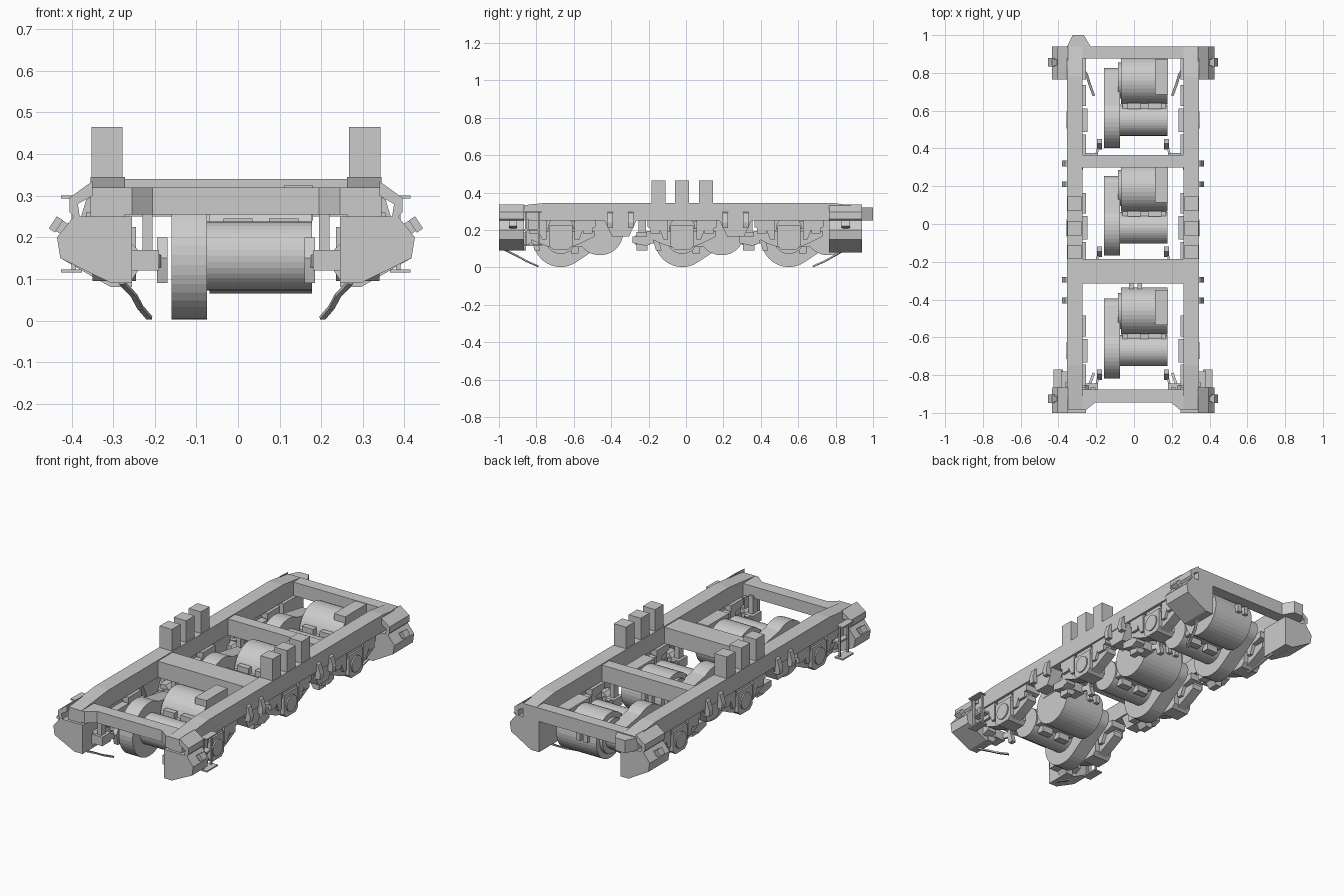
import bpy, bmesh, math
from mathutils import Vector

CX = -0.005            # centre line of the frame
AXLES = (-0.67, -0.02, 0.55)
AZ = 0.15              # axle height


def finish(name, bm):
    bmesh.ops.recalc_face_normals(bm, faces=bm.faces)
    me = bpy.data.meshes.new(name)
    bm.to_mesh(me)
    bm.free()
    ob = bpy.data.objects.new(name, me)
    bpy.context.collection.objects.link(ob)
    return ob


def prism(name, pts, axis, a, b):
    """Extrude a 2D outline along an axis from a to b."""
    def place(p, t):
        u, v = p
        return {'x': (t, u, v), 'y': (u, t, v), 'z': (u, v, t)}[axis]
    bm = bmesh.new()
    lo = [bm.verts.new(place(p, a)) for p in pts]
    hi = [bm.verts.new(place(p, b)) for p in pts]
    n = len(pts)
    bm.faces.new(lo)
    bm.faces.new(hi)
    for i in range(n):
        j = (i + 1) % n
        bm.faces.new((lo[i], lo[j], hi[j], hi[i]))
    return finish(name, bm)


def box(name, x0, x1, y0, y1, z0, z1):
    return prism(name, [(x0, y0), (x1, y0), (x1, y1), (x0, y1)], 'z', z0, z1)


def circle(y, z, r, n=36, a0=0, a1=2 * math.pi):
    return [(y + r * math.cos(a0 + (a1 - a0) * i / n),
             z + r * math.sin(a0 + (a1 - a0) * i / n)) for i in range(n)]


def bar(name, p, q, w, h):
    p, q = Vector(p), Vector(q)
    ob = box(name, -w / 2, w / 2, -h / 2, h / 2, 0, (q - p).length)
    ob.rotation_mode = 'QUATERNION'
    ob.rotation_quaternion = (q - p).to_track_quat('Z', 'Y')
    ob.location = p
    return ob


def pair_box(name, x0, x1, y0, y1, z0, z1):
    for s in (-1, 1):
        box(name, CX + s * x0, CX + s * x1, y0, y1, z0, z1)


def pair_x(name, pts, x0, x1):
    for s in (-1, 1):
        prism(name, pts, 'x', CX + s * x0, CX + s * x1)


def pair_y(name, pts, y0, y1):
    for s in (-1, 1):
        prism(name, [(CX + s * x, z) for x, z in pts], 'y', y0, y1)


def pair_bar(name, p, q, w, h):
    for s in (-1, 1):
        bar(name, (CX + s * p[0], p[1], p[2]), (CX + s * q[0], q[1], q[2]), w, h)


# side beams with tapered ends
pair_x('side_beam', [(-0.985, 0.25), (-0.985, 0.32), (-0.75, 0.345), (0.78, 0.345),
                     (0.94, 0.325), (0.94, 0.25)], 0.267, 0.35)

# cross beams and end beams
box('cross_beam_rear', -0.28, 0.27, 0.30, 0.365, 0.25, 0.34)
box('cross_beam_front', -0.28, 0.27, -0.315, -0.185, 0.25, 0.34)
box('rear_end_beam', -0.28, 0.27, 0.875, 0.94, 0.25, 0.325)
prism('front_end_beam', [(-0.28, -0.875), (0.27, -0.875), (0.27, -0.985), (0.245, -0.985),
                         (0.195, -0.945), (-0.205, -0.945), (-0.255, -0.985),
                         (-0.28, -0.985)], 'z', 0.255, 0.32)
prism('rear_bumper', [(-0.355, 0.94), (-0.325, 1.0), (-0.265, 1.0), (-0.23, 0.94)],
      'z', 0.25, 0.32)

# support posts on the side beams
for y0, y1 in ((-0.185, -0.11), (-0.06, 0.015), (0.07, 0.145)):
    pair_box('support_post', 0.272, 0.347, y0, y1, 0.345, 0.465)

# sand boxes at the four corners, with gussets and filler caps
for y0, y1, zb, hy in ((-1.0, -0.865, 0.09, -0.925), (0.765, 0.94, 0.08, 0.855)):
    pair_y('sand_box', [(0.25, 0.25), (0.39, 0.25), (0.43, 0.20), (0.422, 0.15),
                        (0.30, zb), (0.25, zb)], y0, y1)
    pair_y('sand_box_gusset', [(0.345, 0.335), (0.40, 0.295), (0.40, 0.26), (0.388, 0.248),
                               (0.375, 0.248), (0.38, 0.28), (0.345, 0.30)], y0, y1)
    pair_bar('filler_neck', (0.395, hy, 0.21), (0.432, hy, 0.232), 0.03, 0.03)
    pair_bar('filler_cap', (0.425, hy, 0.226), (0.44, hy, 0.236), 0.045, 0.035)

# steps behind the front sand boxes
pair_box('upper_step', 0.38, 0.42, -0.865, -0.77, 0.293, 0.30)
pair_box('lower_step', 0.37, 0.42, -0.865, -0.77, 0.115, 0.123)
for y in (-0.855, -0.785):
    pair_box('step_hanger', 0.385, 0.395, y - 0.005, y + 0.005, 0.12, 0.297)
pair_box('step_bracket', 0.35, 0.39, -0.865, -0.78, 0.195, 0.205)
pair_box('step_support', 0.345, 0.36, -0.86, -0.84, 0.2, 0.26)

# rail guards hanging from the sand boxes
for path in ([(0.275, -0.965, 0.092), (0.245, -0.90, 0.06), (0.23, -0.85, 0.032), (0.208, -0.79, 0.006)],
             [(0.275, 0.84, 0.09), (0.245, 0.79, 0.06), (0.23, 0.74, 0.032), (0.208, 0.68, 0.006)]):
    for p, q in zip(path, path[1:]):
        pair_bar('rail_guard', p, q, 0.014, 0.008)

for yc in AXLES:
    ym, zm = yc + 0.21, 0.19
    # gear case: hull around the large gear and the pinion
    big, small = 0.148, 0.065
    outline = (circle(yc, AZ, big, 28, math.radians(58), math.radians(315))
               + circle(ym, zm, small, 14, math.radians(-60), math.radians(70)))
    prism('gear_case', outline, 'x', -0.16, -0.075)
    # axle tube and traction motor
    prism('axle_tube', circle(yc, 0.155, 0.083), 'x', -0.075, 0.178)
    prism('motor_body', circle(ym, zm, 0.125), 'x', -0.068, 0.178)
    prism('motor_end_ring', circle(ym, zm, 0.095), 'x', -0.085, -0.06)
    box('motor_axle_web', -0.06, 0.17, yc, ym, 0.11, 0.21)
    box('motor_terminal_box', 0.11, 0.18, ym - 0.075, ym + 0.11, 0.24, 0.325)
    for x in (0.0, 0.11):
        box('motor_cap_lug', x - 0.035, x + 0.035, yc + 0.06, yc + 0.09, 0.19, 0.245)
        box('motor_cap_lug_lower', x - 0.035, x + 0.035, yc + 0.055, yc + 0.095, 0.075, 0.13)
    for x in (-0.015, 0.03):
        box('motor_nose', x - 0.012, x + 0.012, ym + 0.11, ym + 0.145, 0.19, 0.235)

    # axle boxes, wings, spring seats and guides
    pair_x('axle_box', [(yc - 0.062, 0.225), (yc - 0.062, 0.115), (yc - 0.04, 0.095),
                        (yc + 0.04, 0.095), (yc + 0.062, 0.115), (yc + 0.062, 0.225)], 0.24, 0.345)
    pair_x('axle_box_cover', circle(yc, AZ + 0.01, 0.045, 16), 0.34, 0.352)
    pair_x('axle_box_wing', [(yc - 0.19, 0.195), (yc - 0.19, 0.165), (yc - 0.12, 0.13),
                             (yc - 0.05, 0.105), (yc + 0.05, 0.105), (yc + 0.11, 0.13),
                             (yc + 0.18, 0.165), (yc + 0.18, 0.195)], 0.268, 0.325)
    pair_x('axle_box_dome', circle(yc, 0.205, 0.07, 12, 0, math.pi * 12 / 11), 0.28, 0.335)
    for d in (-1, 1):
        pair_x('axle_guide', [(yc + d * 0.075, 0.25), (yc + d * 0.075, 0.15), (yc + d * 0.1, 0.15),
                              (yc + d * 0.12, 0.2), (yc + d * 0.185, 0.215),
                              (yc + d * 0.185, 0.25)], 0.25, 0.34)
        pair_box('spring_seat', 0.285, 0.34, yc + d * 0.145 - 0.025, yc + d * 0.145 + 0.025, 0.18, 0.25)

    # brake unit hung under the cross member, with shoe
    yb = yc - 0.215
    pair_box('brake_unit', 0.185, 0.255, yb - 0.035, yb + 0.04, 0.12, 0.17)
    pair_box('brake_hanger', 0.20, 0.225, yb - 0.02, yb + 0.02, 0.165, 0.27)
    pair_y('brake_bracket', [(0.255, 0.19), (0.235, 0.17), (0.235, 0.12), (0.255, 0.09),
                             (0.29, 0.09), (0.29, 0.19)], yb - 0.03, yb + 0.03)
    pair_bar('brake_arm', (0.195, yb + 0.03, 0.145), (0.178, yc - 0.12, 0.14), 0.012, 0.03)
    pair_x('brake_shoe', [(yc - 0.125, 0.20), (yc - 0.155, 0.15), (yc - 0.14, 0.09),
                          (yc - 0.11, 0.09), (yc - 0.125, 0.15), (yc - 0.10, 0.20)], 0.165, 0.19)
    pair_x('brake_cylinder', [(yb - 0.05, 0.165), (yb - 0.05, 0.13), (yb + 0.02, 0.115),
                              (yb + 0.06, 0.13), (yb + 0.06, 0.165)], 0.265, 0.32)

# suspension pads between axles, with outer damper lugs
for y in (-0.35, 0.265):
    pair_x('suspension_pad', [(y - 0.085, 0.25), (y - 0.045, 0.165), (y + 0.045, 0.165),
                              (y + 0.085, 0.25)], 0.275, 0.345)
    for d in (-0.055, 0.055):
        pair_y('damper_lug', [(0.345, 0.30), (0.36, 0.29), (0.375, 0.24), (0.37, 0.21), (0.34, 0.21)],
               y + d - 0.015, y + d + 0.015)
